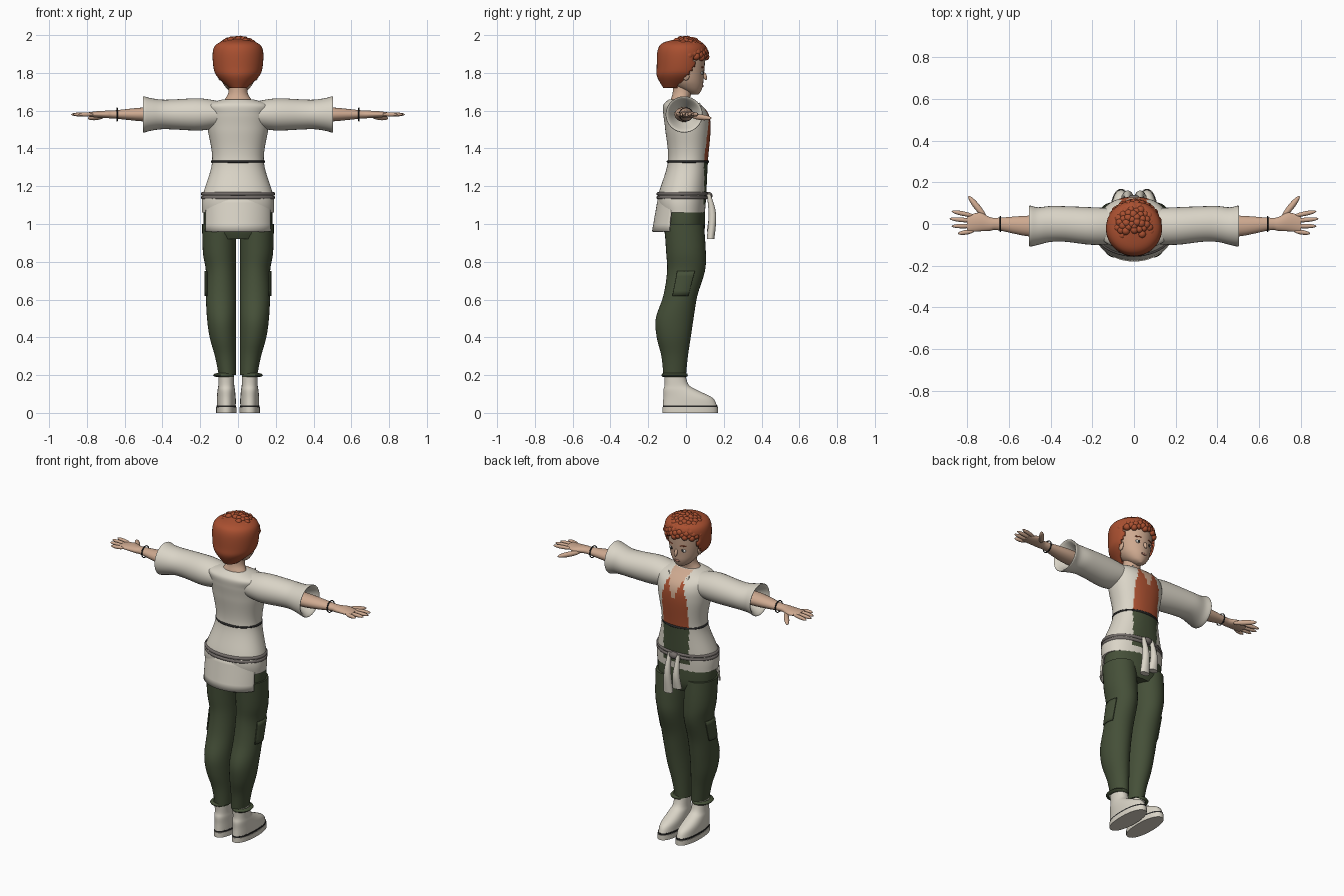
import bpy, bmesh, math, random
from mathutils import Vector, Matrix

if "Cube" in bpy.data.objects:
    bpy.data.objects.remove(bpy.data.objects["Cube"])
random.seed(4)


def material(name, *colour):
    m = bpy.data.materials.new(name)
    m.use_nodes = True
    m.diffuse_color = (*colour, 1)
    node = m.node_tree.nodes["Principled BSDF"]
    node.inputs["Base Color"].default_value = (*colour, 1)
    node.inputs["Roughness"].default_value = .8
    return m


skin = material("skin", .62, .4, .28)
rust = material("rust", .4, .08, .03)
cream = material("cream", .7, .66, .57)
green = material("dark green", .06, .08, .04)
black = material("black", .02, .02, .02)
grey = material("sash grey", .17, .15, .14)
white = material("eye white", .8, .78, .74)
lip = material("lip", .45, .2, .15)


def finish(name, bm, *materials):
    bmesh.ops.recalc_face_normals(bm, faces=bm.faces)
    mesh = bpy.data.meshes.new(name)
    bm.to_mesh(mesh)
    bm.free()
    ob = bpy.data.objects.new(name, mesh)
    bpy.context.collection.objects.link(ob)
    for m in materials:
        mesh.materials.append(m)
    bpy.ops.object.select_all(action='DESELECT')
    bpy.context.view_layer.objects.active = ob
    ob.select_set(True)
    bpy.ops.object.shade_smooth_by_angle(angle=math.radians(50))
    return ob


def spline(rings, steps):
    # smooth interpolation between the given cross-sections
    points = [Vector(r) for r in rings]
    padded = [points[0]] + points + [points[-1]]
    result = []
    for before, start, end, after in zip(padded, padded[1:], padded[2:], padded[3:]):
        for k in range(steps):
            t = k / steps
            bend = 3 * (start - end) + after - before
            curve = 2 * before - 5 * start + 4 * end - after
            result.append(start + t / 2 * (end - before + t * (curve + t * bend)))
    return result + [points[-1]]


def loft(name, rings, *materials, along_x=False, base=0, beside=False, side=1, segs=32,
         steps=4, arc=(0, 360), power=2, caps=True, keep=None, paint=None, thick=0):
    """Rings are (position, y centre, first radius, second radius).
    The base is the other centre; beside rests each ring next to the middle plane."""
    bm = bmesh.new()
    full = arc[1] - arc[0] == 360
    loops = []
    for t, y, ra, rb in spline(rings, steps):
        centre = base + ra if beside else base
        loop = []
        for k in range(segs if full else segs + 1):
            w = math.radians(arc[0] + (arc[1] - arc[0]) * k / segs)
            u = ra * math.copysign(abs(math.cos(w)) ** (2 / power), math.cos(w))
            v = rb * math.copysign(abs(math.sin(w)) ** (2 / power), math.sin(w))
            co = (t * side, y + u, centre + v) if along_x else ((centre + u) * side, y + v, t)
            loop.append(bm.verts.new(co))
        loops.append(loop)
    for low, high in zip(loops, loops[1:]):
        for k in range(segs):
            j = (k + 1) % len(low)
            bm.faces.new((low[k], low[j], high[j], high[k]))
    if full and caps:
        bm.faces.new(loops[0])
        bm.faces.new(loops[-1])
    if keep:
        drop = [f for f in bm.faces if not keep(f.calc_center_median())]
        bmesh.ops.delete(bm, geom=drop, context='FACES')
    if paint:
        for f in bm.faces:
            f.material_index = paint(f.calc_center_median())
    ob = finish(name, bm, *materials)
    if thick:
        ob.modifiers.new("thickness", 'SOLIDIFY').thickness = thick


def band(name, ring, size, mat, **options):
    # thin rounded ring around a cross-section
    t, y, ra, rb = ring
    rings = [(t + size * math.cos(w), y, ra + size * math.sin(w), rb + size * math.sin(w))
             for w in [math.pi * k / 4 for k in range(5)]]
    loft(name, rings, mat, steps=1, caps=False, **options)


def blob(name, place, size, mat, toward=(0, 0, 1)):
    # ellipsoid with its long axis along a direction
    bm = bmesh.new()
    turn = Vector(toward).to_track_quat('Z', 'Y').to_matrix().to_4x4()
    matrix = Matrix.Translation(place) @ turn @ Matrix.Diagonal((*size, 1))
    bmesh.ops.create_uvsphere(bm, u_segments=20, v_segments=12, radius=1, matrix=matrix)
    finish(name, bm, mat)


def bar(name, start, end, radius, mat):
    start, end = Vector(start), Vector(end)
    length = (end - start).length / 2 + radius / 3
    blob(name, (start + end) / 2, (radius, radius, length), mat, end - start)


# Shirt with coloured front panel and open neck
PANEL, WAIST, CHEST = .087, 1.33, 1.5


def shirt_colour(c):
    x = abs(c.x)
    if c.y > 0 and x < (c.z - CHEST) * .4:
        return 3
    if c.y < 0 or x > PANEL - max(0, c.z - CHEST) * .3 or c.z > 1.62 or c.z < 1.1:
        return 0
    return 1 if c.z > WAIST else 2


hem_ring = (1.15, -.02, .187, .127)
waist_ring = (WAIST, .01, .137, .106)
loft("shirt", [(1.06, -.02, .19, .12), hem_ring, waist_ring, (CHEST, .01, .16, .12),
               (1.58, 0, .17, .12), (1.63, -.02, .17, .1), (1.66, -.03, .08, .06)],
     cream, rust, green, skin, segs=96, steps=10, power=2.2, paint=shirt_colour)
loft("back_flap", [(.96, -.03, .19, .15), hem_ring], cream, arc=(204, 336), thick=.01)

# Waist cord, sash and hanging ends
band("waist_cord", waist_ring, .007, black)
for lift in (-.01, .01):
    band("sash", (hem_ring[0] + lift, *hem_ring[1:]), .01, grey)
blob("sash_knot", (0, .12, hem_ring[0]), (.03, .02, .02), grey)
for s, bottom in ((1, .92), (-1, .96)):
    loft("sash_tail", [(bottom, .13, .03, .02), (1.05, .14, .02, .02), (1.16, .12, .01, .01)],
         cream, base=.03, side=s)
    bar("lapel", (s * .02, .12, CHEST), (s * .07, .07, 1.64), .01, cream)

# Trousers
loft("trouser_hip", [(.92, -.01, .14, .09), (.98, -.01, .18, .11), (1.1, -.01, .18, .11)],
     green, power=2.2)
knee = [(.62, -.03, .08, .09), (.75, 0, .08, .1)]
ankle = (.2, -.06, .046, .06)
leg = [ankle, (.3, -.06, .056, .07), (.4, -.065, .07, .09), (.5, -.06, .077, .1),
       *knee, (.85, 0, .088, .105), (1, -.01, .09, .105)]
pocket = [(z, y, rx + .004, ry) for z, y, rx, ry in knee]

ARM = 1.58
for s in (1, -1):
    loft("trouser_leg", leg, green, base=.01, beside=True, side=s)
    band("trouser_cuff", ankle, .01, green, base=.02, beside=True, side=s)
    loft("leg_pocket", pocket, green, base=.01, beside=True, side=s, arc=(-28, 28), thick=.006)

    # Shoes
    shoe = dict(base=.062, side=s, power=2.2)
    loft("shoe", [(.04, .02, .05, .143), (.08, .01, .05, .13), (.12, -.03, .046, .09),
                  (.15, -.05, .042, .063), (.21, -.06, .042, .056)], cream, **shoe)
    loft("shoe_sole", [(z, .022, .055, .147) for z in (0, .03)], cream, steps=1, **shoe)
    loft("sole_seam", [(z, .022, .052, .144) for z in (.03, .04)], black, steps=1, **shoe)

    # Sleeves folded back into a hollow cuff, then arms
    arm = dict(along_x=True, base=ARM, side=s)
    loft("sleeve", [(.1, -.01, .085, .07), (.2, -.01, .09, .085), (.33, 0, .085, .08),
                    (.4, 0, .086, .078), (.46, -.01, .09, .086), (.5, -.01, .098, .096),
                    (.49, -.01, .08, .08), (.42, -.01, .04, .04)], cream, caps=False, **arm)
    loft("forearm", [(.38, -.01, .046, .04), (.5, -.01, .05, .037), (.65, 0, .03, .022),
                     (.69, 0, .033, .02), (.74, .01, .045, .018), (.8, 0, .038, .01)],
         skin, **arm)
    band("bracelet", (.64, 0, .034, .033), .004, black, **arm)

    # Hands
    for i in range(4):
        tip = (s * (.88 - .01 * (i - 1) ** 2), .06 - .035 * i, ARM)
        bar("finger", (s * .77, .04 - .025 * i, ARM), tip, .011, skin)
    bar("thumb", (s * .71, .03, ARM - .01), (s * .79, .13, ARM - .02), .015, skin)

    # Eyes, brows and ears
    blob("eye", (s * .038, .084, 1.8), (.02, .006, .01), white)
    blob("iris", (s * .038, .089, 1.8), (.008, .003, .008), black)
    bar("brow", (s * .02, .095, 1.83), (s * .06, .08, 1.83), .004, rust)
    blob("ear", (s * .096, 0, 1.79), (.01, .02, .03), skin)

# Neck, head and face
loft("neck", [(1.62, -.03, .1, .06), (1.66, -.03, .07, .05), (1.7, -.02, .05, .05),
              (1.78, -.02, .05, .05)], skin)
loft("head", [(1.685, .045, .012, .02), (1.7, .035, .042, .042), (1.73, .014, .07, .075),
              (1.77, 0, .09, .093), (1.85, -.01, .105, .11), (1.9, -.01, .105, .11),
              (1.94, -.01, .08, .09)], skin)
bar("nose", (0, .095, 1.8), (0, .105, 1.765), .01, skin)
blob("mouth", (0, .089, 1.73), (.02, .005, .006), lip)


# Hair shell, open around the face
def hairline(c):
    return c.z > 1.89 or c.y < min(.045, (c.z - 1.78) * .9)


loft("hair", [(1.72, -.065, .045, .055), (1.78, -.035, .11, .118), (1.83, -.025, .13, .13),
              (1.92, -.02, .132, .13), (1.96, -.02, .1, .1), (1.98, -.02, .02, .02)],
     rust, segs=64, steps=6, thick=.01, keep=hairline)

# Curls spread in a spiral over the front and top
bm = bmesh.new()
count = 150
golden_angle = math.pi * (3 - math.sqrt(5))
for i in range(count):
    height = 1 - i / count
    spread = math.sqrt(1 - height ** 2) * .115
    turn = i * golden_angle
    spot = Vector((spread * math.cos(turn), spread * math.sin(turn) - .01, 1.88 + height * .098))
    if spot.y > -.03 - .04 * random.random():
        bmesh.ops.create_icosphere(bm, subdivisions=2, radius=random.uniform(.017, .022),
                                   matrix=Matrix.Translation(spot))
finish("hair_curls", bm, rust)
